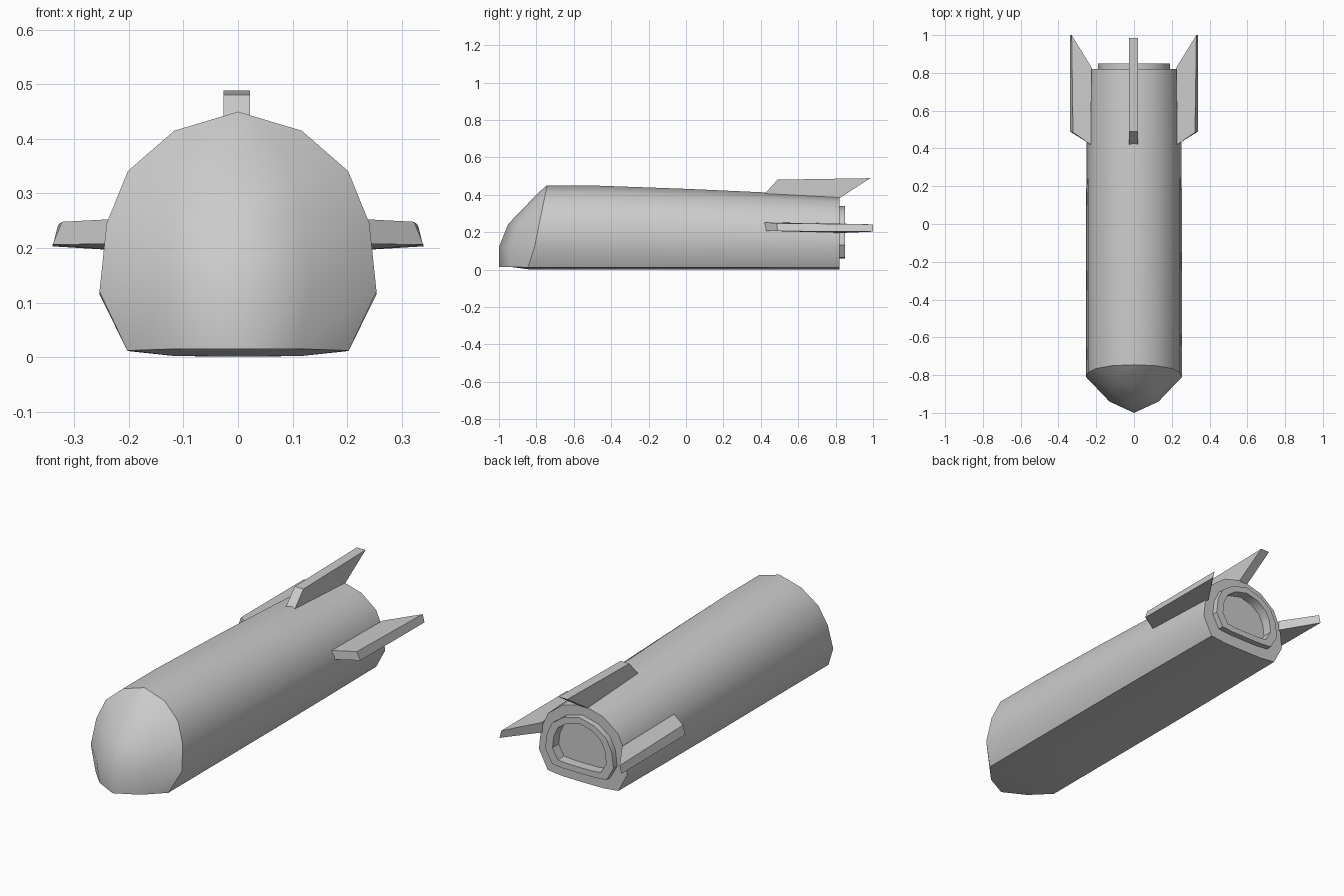
import bpy, bmesh, math

if "Cube" in bpy.data.objects:
    bpy.data.objects.remove(bpy.data.objects["Cube"])

# Half cross-section of the hull, from top centre to bottom centre (x, z)
HALF = [(0, .45), (.117, .415), (.202, .341), (.241, .245),
        (.254, .12), (.203, .012), (.117, .002), (0, .001)]
RIM_Y = [-.745, -.75, -.765, -.785, -.81, -.845, -.845, -.845]
N = 14


def ring(bm, ys, sx=1, sz=1, dz=0):
    pts = [(x * sx, y, z * sz + dz) for (x, z), y in zip(HALF, ys)]
    pts += [(-x, y, z) for x, y, z in pts[6:0:-1]]
    return [bm.verts.new(p) for p in pts]


def bridge(bm, a, b):
    for i in range(N):
        j = (i + 1) % N
        bm.faces.new((a[i], a[j], b[j], b[i]))


def finish(bm, name, keep_smooth=(), limit=35):
    bmesh.ops.recalc_face_normals(bm, faces=bm.faces)
    for f in bm.faces:
        f.smooth = True
    for e in bm.edges:
        inner = any(v in keep_smooth for v in e.verts)
        if e.calc_face_angle(0) > math.radians(limit) and not inner:
            e.smooth = False
    me = bpy.data.meshes.new(name)
    bm.to_mesh(me)
    bm.free()
    ob = bpy.data.objects.new(name, me)
    bpy.context.collection.objects.link(ob)
    return ob


# Hull: tapering rings from the slanted rim to the flat rear
bm = bmesh.new()
rim = ring(bm, RIM_Y)
last = rim
for y, sx, sz in [(-.5, 1, 1), (0, 1, .96), (.4, .99, .92), (.82, .97, .87)]:
    r = ring(bm, [y] * 8, sx, sz)
    bridge(bm, last, r)
    last = r
# Rear annulus, raised outlet collar and recessed outlet
for y, sx, sz, dz in [(.82, .75, .625, .058), (.85, .75, .625, .058),
                      (.85, .59, .49, .088), (.80, .59, .49, .088)]:
    r = ring(bm, [y] * 8, sx, sz, dz)
    bridge(bm, last, r)
    last = r
bm.faces.new(last)

# Nose: rows from bottom to top as (rim index, mid x, mid y, centre y, z)
inner, prev = set(), None
for i, mx, my, cy, z in [(5, .115, -.94, -1, .015), (4, .13, -.94, -1, .12),
                         (3, .12, -.895, -.95, .245), (2, .1, -.83, -.857, .341),
                         (1, .055, -.768, -.782, .418)]:
    mid = [bm.verts.new(p) for p in [(-mx, my, z), (0, cy, z), (mx, my, z)]]
    row = [rim[N - i]] + mid + [rim[i]]
    if prev:
        for k in range(4):
            bm.faces.new((prev[k], prev[k + 1], row[k + 1], row[k]))
        inner.update(mid)
    else:
        bm.faces.new(row + [rim[6], rim[7], rim[8]])
    prev = row
for k in range(4):
    bm.faces.new((prev[k], prev[k + 1], rim[0]))
finish(bm, "hull", inner)


# Fins: swept quad outline, given as two opposite sides
def fin(name, side_a, side_b):
    bm = bmesh.new()
    a = [bm.verts.new(p) for p in side_a]
    b = [bm.verts.new(p) for p in side_b]
    bm.faces.new(a)
    bm.faces.new(b[::-1])
    for i in range(4):
        j = (i + 1) % 4
        bm.faces.new((a[i], b[i], b[j], a[j]))
    return finish(bm, name, limit=20)


for s, name in [(1, "right_fin"), (-1, "left_fin")]:
    fin(name,
        [(s * .228, .42, .253), (s * .323, .485, .248), (s * .33, 1, .242), (s * .225, .83, .246)],
        [(s * .228, .42, .208), (s * .34, .49, .206), (s * .34, 1, .203), (s * .225, .83, .196)])
fin("top_fin",
    [(x := -.027, .42, .405), (x, .49, .481), (x, .985, .489), (x, .81, .375)],
    [(x := .022, .42, .405), (x, .49, .481), (x, .985, .489), (x, .81, .375)])
